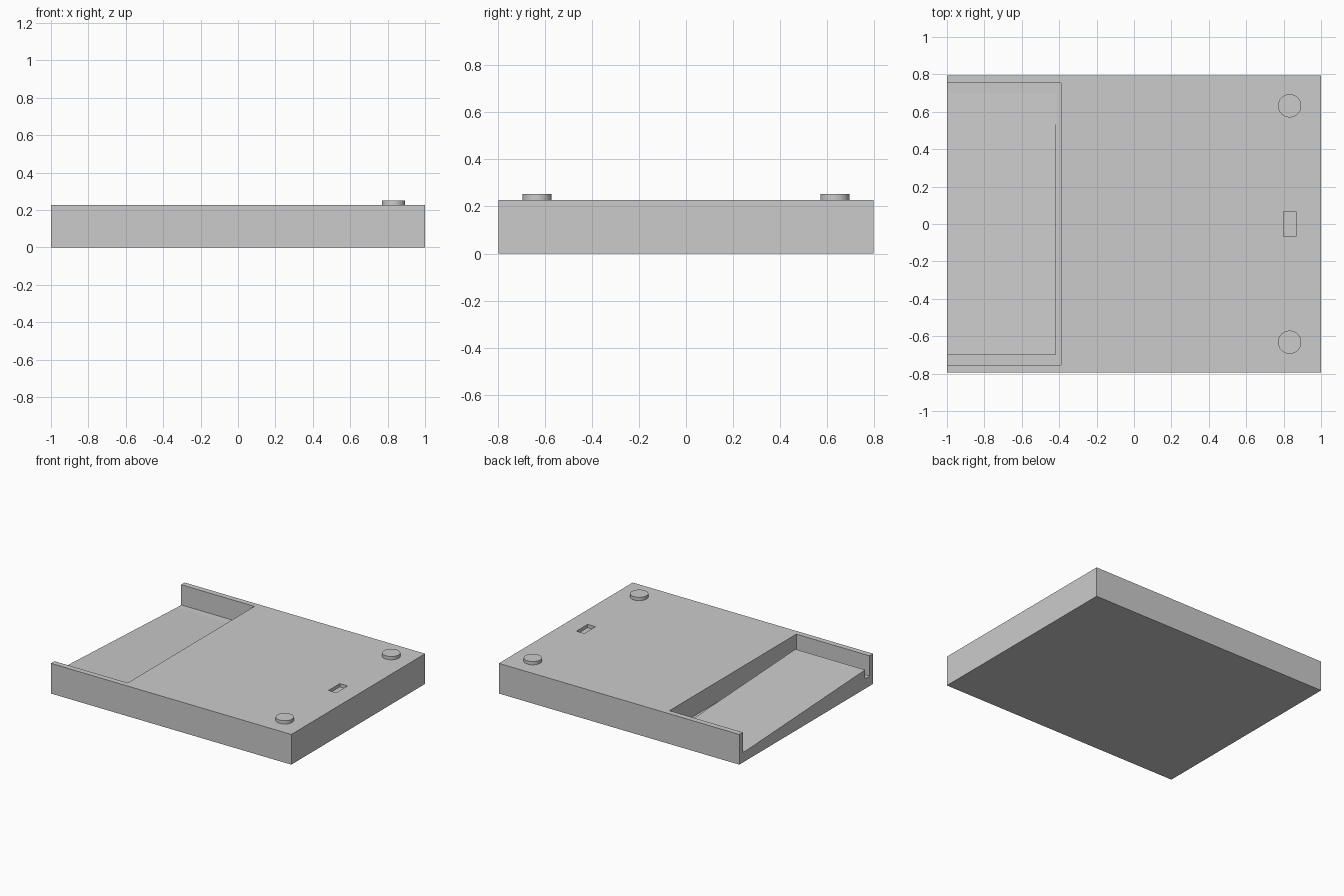
import bpy, bmesh

if "Cube" in bpy.data.objects:
    bpy.data.objects.remove(bpy.data.objects["Cube"])

grey = bpy.data.materials.new("plain grey")
grey.use_nodes = True
grey.diffuse_color = (0.6, 0.6, 0.6, 1)
grey.node_tree.nodes["Principled BSDF"].inputs["Base Color"].default_value = (0.6, 0.6, 0.6, 1)

HALF_Y = 0.795
TOP = 0.227
FLOOR = 0.075


def prism(name, profile, x0, x1):
    """Extrude a (y, z) profile from x0 to x1."""
    bm = bmesh.new()
    face = bm.faces.new([bm.verts.new((x0, y, z)) for y, z in profile])
    moved = bmesh.ops.extrude_face_region(bm, geom=[face])["geom"]
    verts = [v for v in moved if isinstance(v, bmesh.types.BMVert)]
    bmesh.ops.translate(bm, verts=verts, vec=(x1 - x0, 0, 0))
    bmesh.ops.recalc_face_normals(bm, faces=bm.faces)
    mesh = bpy.data.meshes.new(name)
    bm.to_mesh(mesh)
    bm.free()
    mesh.materials.append(grey)
    obj = bpy.data.objects.new(name, mesh)
    bpy.context.collection.objects.link(obj)
    return obj


def box(name, x0, x1, half_y, z0, z1):
    return prism(name, [(-half_y, z0), (half_y, z0), (half_y, z1), (-half_y, z1)], x0, x1)


def cut(target, cutter):
    cutter.hide_render = True
    mod = target.modifiers.new("cut", "BOOLEAN")
    mod.operation = "DIFFERENCE"
    mod.solver = "EXACT"
    mod.object = cutter
    bpy.context.view_layer.objects.active = target
    bpy.ops.object.modifier_apply(modifier=mod.name)
    bpy.data.objects.remove(cutter)


# Slab with an open-ended recess and a small slot
body = box("body", -1, 1, HALF_Y, 0, TOP)
cut(body, box("recess_cutter", -1.2, -0.39, 0.753, FLOOR, 0.5))
cut(body, box("slot_cutter", 0.8, 0.865, 0.067, TOP - 0.025, 0.5))

# Sloping ramp inside the recess, tallest at the front
prism("ramp", [(-0.7, FLOOR), (0.7, FLOOR), (-0.7, 0.142)], -1, -0.42)

# Round buttons on the top
for side, name in ((-1, "front_button"), (1, "back_button")):
    bpy.ops.mesh.primitive_cylinder_add(
        vertices=48, radius=0.062, depth=0.025,
        location=(0.832, side * 0.632, TOP + 0.0125))
    button = bpy.context.object
    button.name = name
    button.data.materials.append(grey)
    bpy.ops.object.shade_smooth_by_angle()
